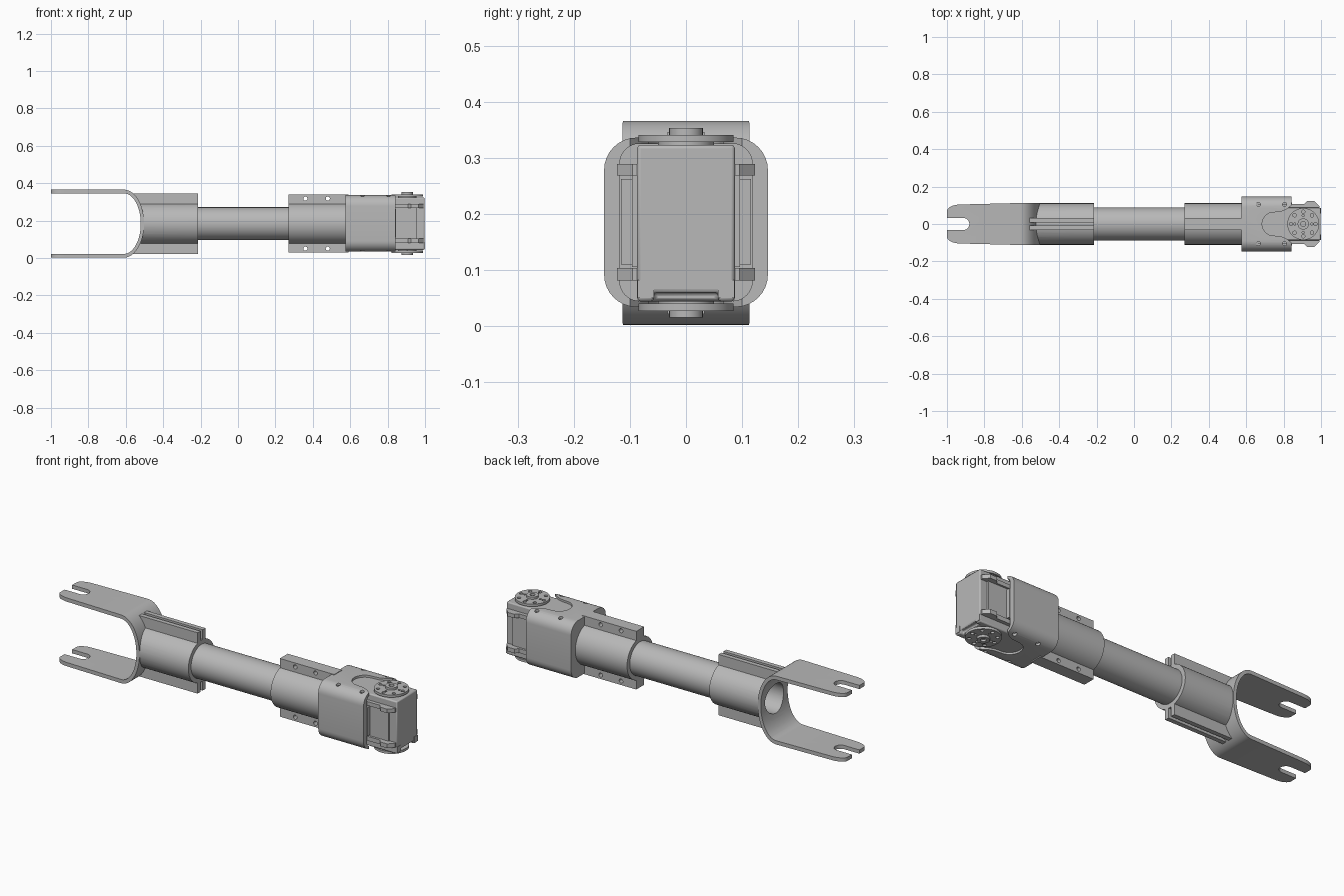
import bpy, bmesh
from math import sin, cos, pi, radians

cube = bpy.data.objects.get("Cube")
if cube:
    bpy.data.objects.remove(cube, do_unlink=True)

grey = bpy.data.materials.new("plain grey")
grey.use_nodes = True
grey.diffuse_color = (0.48, 0.48, 0.48, 1)
grey.node_tree.nodes["Principled BSDF"].inputs["Base Color"].default_value = (0.48, 0.48, 0.48, 1)

MID = 0.184   # height of the long axis
HORN_X = 0.905
parts = []


def prism(name, pts, axis, lo, hi, keep=True):
    """Extrude a closed 2D outline along one axis."""
    place = {"x": lambda a, b, t: (t, a, b),
             "y": lambda a, b, t: (a, t, b),
             "z": lambda a, b, t: (a, b, t)}[axis]
    bm = bmesh.new()
    rings = [[bm.verts.new(place(a, b, t)) for a, b in pts] for t in (lo, hi)]
    bm.faces.new(rings[0])
    bm.faces.new(rings[1])
    n = len(pts)
    for i in range(n):
        j = (i + 1) % n
        bm.faces.new((rings[0][i], rings[0][j], rings[1][j], rings[1][i]))
    bmesh.ops.recalc_face_normals(bm, faces=bm.faces)
    mesh = bpy.data.meshes.new(name)
    bm.to_mesh(mesh)
    bm.free()
    mesh.materials.append(grey)
    ob = bpy.data.objects.new(name, mesh)
    bpy.context.collection.objects.link(ob)
    if keep:
        parts.append(ob)
    else:
        ob.hide_render = True
    return ob


def arc(cx, cy, rx, ry, start, end, steps=12):
    return [(cx + rx * cos(radians(start + (end - start) * i / steps)),
             cy + ry * sin(radians(start + (end - start) * i / steps)))
            for i in range(steps + 1)]


def circle(cx, cy, r, n=48):
    return arc(cx, cy, r, r, 0, 360, n)[:-1]


def rect(x0, x1, y0, y1):
    return [(x0, y0), (x1, y0), (x1, y1), (x0, y1)]


def round_rect(cx, cy, hx, hy, r):
    pts = []
    for k, (sx, sy) in enumerate([(1, 1), (-1, 1), (-1, -1), (1, -1)]):
        pts += arc(cx + sx * (hx - r), cy + sy * (hy - r), r, r, k * 90, k * 90 + 90, 8)
    return pts


def boolean(ob, cutter, operation="DIFFERENCE"):
    mod = ob.modifiers.new("cut", "BOOLEAN")
    mod.operation = operation
    mod.solver = "EXACT"
    mod.object = cutter
    bpy.context.view_layer.objects.active = ob
    bpy.ops.object.modifier_apply(modifier=mod.name)
    bpy.data.objects.remove(cutter, do_unlink=True)


def cut(ob, pts, axis, lo, hi):
    boolean(ob, prism("cutter", pts, axis, lo, hi, keep=False))


def bevel(ob, width, segments=2):
    mod = ob.modifiers.new("soft edges", "BEVEL")
    mod.width = width
    mod.segments = segments
    mod.limit_method = "ANGLE"


# Fork: bent strap trimmed to its rounded, slotted plan
inner = arc(-0.61, MID, 0.09, 0.162, 90, -90, 28)
outer = arc(-0.61, MID, 0.108, 0.182, 90, -90, 28)
strap = ([(-1, MID + 0.182)] + outer + [(-1, MID - 0.182), (-1, MID - 0.162)]
         + inner[::-1] + [(-1, MID + 0.162)])
fork = prism("fork", strap, "y", -0.13, 0.13)
half = [(-0.45, 0.113), (-0.58, 0.113), (-0.9, 0.105)]
half += arc(-0.93, 0.068, 0.07, 0.036, 90, 180, 8)
slot = arc(-0.912, 0, 0.032, 0.032, 90, -90, 12)
plan = half + [(-1, 0.032)] + slot + [(-1, -0.032)] + [(x, -y) for x, y in reversed(half)]
boolean(fork, prism("plan", plan, "z", -0.1, 0.5, keep=False), "INTERSECT")
cut(fork, circle(0, MID, 0.078), "x", -0.7, -0.4)

# Fork clamp: sleeve and paired fins, hollowed where the fork curves in
fork_space = [(-0.8, MID + 0.162)] + inner + [(-0.8, MID - 0.162)]
fork_sleeve = prism("fork_clamp_sleeve", circle(0, MID, 0.111), "x", -0.565, -0.215)
cut(fork_sleeve, fork_space, "y", -0.3, 0.3)
cut(fork_sleeve, circle(0, MID, 0.078), "x", -0.7, -0.1)
for side, sy in (("left", 1), ("right", -1)):
    y0, y1 = sorted((sy * 0.009, sy * 0.033))
    for level, z0, z1 in (("upper", MID + 0.1, MID + 0.162), ("lower", MID - 0.162, MID - 0.1)):
        fin = prism(f"fork_clamp_{level}_fin_{side}", rect(-0.56, -0.215, z0, z1), "y", y0, y1)
        cut(fin, fork_space, "y", -0.3, 0.3)

# Main tube
tube = prism("main_tube", circle(0, MID, 0.088), "x", -0.5, 0.4)
cut(tube, circle(0, MID, 0.078), "x", -0.6, 0.38)

# Housing clamp: sleeve and drilled fins
prism("housing_clamp_sleeve", circle(0, MID, 0.111), "x", 0.27, 0.59)
for level, sz in (("upper", 1), ("lower", -1)):
    z0, z1 = sorted((MID + sz * 0.1, MID + sz * 0.155))
    fin = prism(f"housing_clamp_{level}_fin", rect(0.27, 0.59, z0, z1), "y", -0.033, 0.033)
    for x in (0.36, 0.48):
        cut(fin, circle(x, MID + sz * 0.134, 0.011, 16), "y", -0.1, 0.1)

# Motor housing: open rounded shell with a bell-shaped relief and screw holes
housing = prism("motor_housing", round_rect(0, MID + 0.001, 0.146, 0.151, 0.058), "x", 0.575, 0.842)
cut(housing, round_rect(0, MID + 0.001, 0.118, 0.14, 0.035), "x", 0.61, 0.9)
bell = [(0.9, 0.11), (0.842, 0.1), (0.815, 0.078), (0.785, 0.066)]
relief = (bell + arc(0.745, 0, 0.06, 0.062, 90, 270, 16)
          + [(x, -y) for x, y in reversed(bell)])
cut(housing, relief, "z", -0.1, 0.5)
for x in (0.665, 0.805):
    for y in (-0.105, 0.105):
        cut(housing, circle(x, y, 0.011, 16), "z", -0.1, 0.5)

# Motor body with a recessed foot
body = prism("motor_body", rect(0.64, 0.998, 0.044, 0.323), "y", -0.087, 0.087)
cut(body, rect(-0.057, 0.057, 0.02, 0.06), "x", 0.975, 1.1)
bevel(body, 0.006)
for side, sy in (("left", 1), ("right", -1)):
    y0, y1 = sorted((sy * 0.057, sy * 0.086))
    prism(f"motor_foot_{side}", rect(y0, y1, 0.05, 0.082), "x", 0.98, 1.0)
    # Side panel and its mounting lugs
    y0, y1 = sorted((sy * 0.08, sy * 0.096))
    prism(f"side_panel_{side}", rect(0.66, 0.955, 0.105, 0.268), "y", y0, y1)
    y0, y1 = sorted((sy * 0.08, sy * 0.116))
    prism(f"side_rib_{side}", rect(0.66, 0.845, 0.11, 0.262), "y", y0, y1)
    lug_plan = [(0.66, 0.08), (0.992, 0.08), (0.992, 0.095), (0.965, 0.123),
                (0.925, 0.123), (0.91, 0.106), (0.66, 0.106)]
    for level, z0, z1 in (("upper", 0.268, 0.289), ("lower", 0.081, 0.104)):
        prism(f"{level}_lug_{side}", [(x, sy * y) for x, y in lug_plan], "z", z0, z1)

# Turning discs with hubs and ring of holes, above and below
for level, sz in (("upper", 1), ("lower", -1)):
    def span(a, b):
        return sorted((MID + sz * a, MID + sz * b))
    prism(f"{level}_spindle", circle(HORN_X, 0, 0.05), "z", *span(0.13, 0.146))
    disc = prism(f"{level}_disc", circle(HORN_X, 0, 0.085, 64), "z", *span(0.144, 0.157))
    for i in range(8):
        a = i * pi / 4
        cut(disc, circle(HORN_X + 0.066 * cos(a), 0.066 * sin(a), 0.009, 16), "z", *span(0.148, 0.2))
        if i % 2 == 0:
            cut(disc, circle(HORN_X + 0.046 * cos(a), 0.046 * sin(a), 0.006, 12),
                "z", *span(0.148, 0.2))
    hub = prism(f"{level}_hub", circle(HORN_X, 0, 0.03, 32), "z", *span(0.15, 0.169))
    cut(hub, circle(HORN_X, 0, 0.013, 20), "z", *span(0.158, 0.2))

# Smooth the round surfaces and keep the edges sharp
bpy.ops.object.select_all(action="DESELECT")
for ob in parts:
    ob.select_set(True)
bpy.context.view_layer.objects.active = parts[0]
bpy.ops.object.shade_smooth_by_angle(angle=radians(30))
